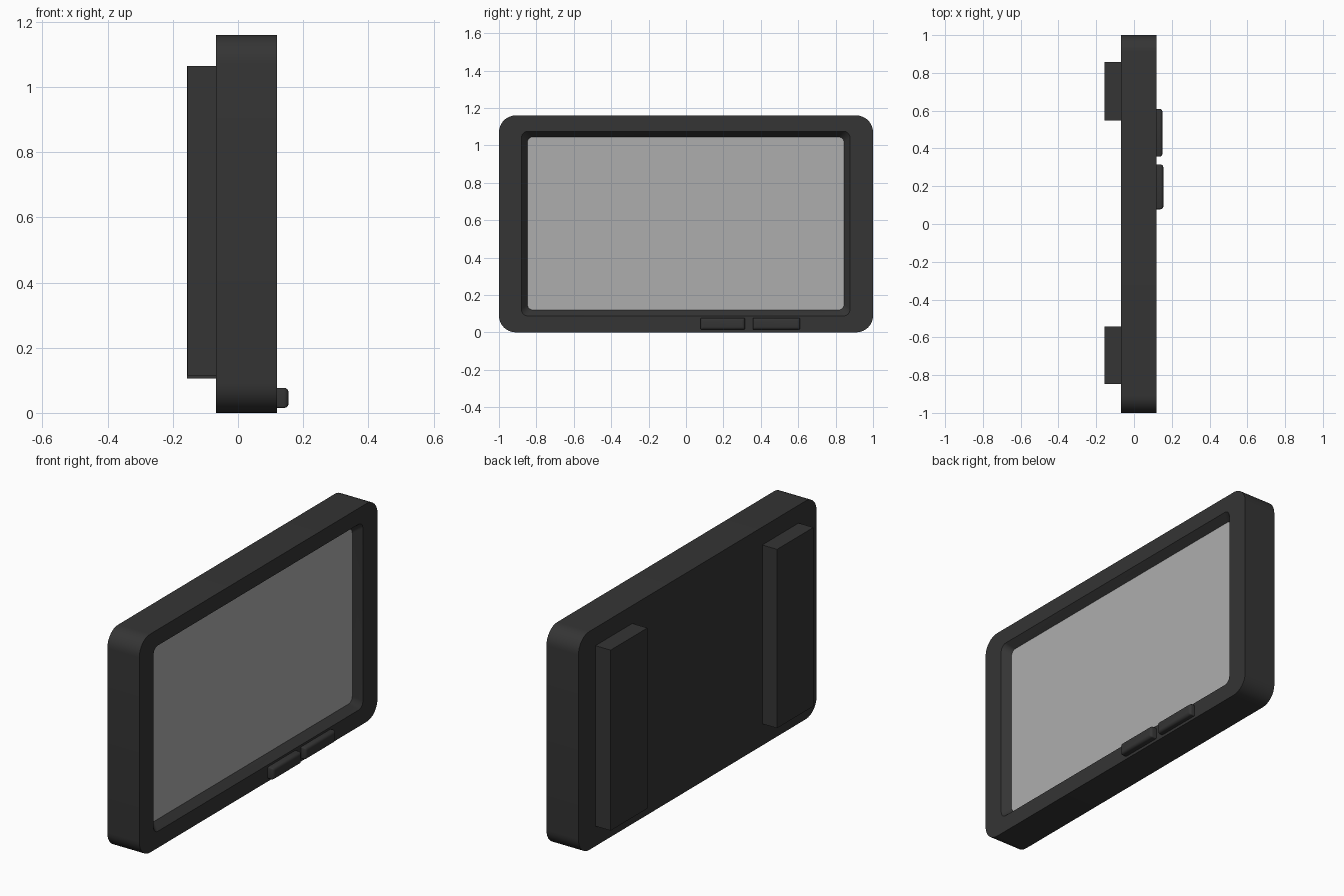
import bpy, bmesh, math

if "Cube" in bpy.data.objects:
    bpy.data.objects.remove(bpy.data.objects["Cube"])


def material(name, color):
    m = bpy.data.materials.new(name)
    m.diffuse_color = color
    m.use_nodes = True
    m.node_tree.nodes["Principled BSDF"].inputs["Base Color"].default_value = m.diffuse_color
    return m


DARK = material("dark_plastic", (0.035, 0.035, 0.035, 1))
GLASS = material("screen_grey", (0.42, 0.42, 0.42, 1))


def rounded_rect(x, y0, y1, z0, z1, r, n=8):
    """Rounded rectangle in the yz plane at depth x."""
    pts = []
    corners = [(y1 - r, z1 - r), (y0 + r, z1 - r), (y0 + r, z0 + r), (y1 - r, z0 + r)]
    for k, (cy, cz) in enumerate(corners):
        for i in range(n + 1):
            a = math.pi / 2 * (k + i / n)
            pts.append((x, cy + r * math.cos(a), cz + r * math.sin(a)))
    return pts


def loft(name, rings, mat, cap_start=True, cap_end=True):
    """Skin a series of matching rings, running from -x to +x."""
    bm = bmesh.new()
    loops = [[bm.verts.new(p) for p in ring] for ring in rings]
    for a, b in zip(loops, loops[1:]):
        for i in range(len(a)):
            j = (i + 1) % len(a)
            bm.faces.new((a[i], a[j], b[j], b[i]))
    if cap_start:
        bm.faces.new(loops[0][::-1])
    if cap_end:
        bm.faces.new(loops[-1])
    mesh = bpy.data.meshes.new(name)
    bm.to_mesh(mesh)
    bm.free()
    mesh.materials.append(mat)
    ob = bpy.data.objects.new(name, mesh)
    bpy.context.collection.objects.link(ob)
    bpy.context.view_layer.objects.active = ob
    ob.select_set(True)
    bpy.ops.object.shade_smooth_by_angle(angle=math.radians(30))
    ob.select_set(False)
    return ob


def box(name, x0, x1, y0, y1, z0, z1):
    bm = bmesh.new()
    bmesh.ops.create_cube(bm, size=1)
    for v in bm.verts:
        v.co = (x1 if v.co.x > 0 else x0, y1 if v.co.y > 0 else y0, z1 if v.co.z > 0 else z0)
    mesh = bpy.data.meshes.new(name)
    bm.to_mesh(mesh)
    bm.free()
    mesh.materials.append(DARK)
    ob = bpy.data.objects.new(name, mesh)
    bpy.context.collection.objects.link(ob)
    return ob


# Housing: back plate, side walls, front frame and sloped recess
screen_edge = rounded_rect(0.08, -0.848, 0.845, 0.12, 1.045, 0.03)
loft("housing", [
    rounded_rect(-0.068, -1, 1, 0, 1.16, 0.09),
    rounded_rect(0.12, -1, 1, 0, 1.16, 0.09),
    rounded_rect(0.12, -0.88, 0.877, 0.088, 1.075, 0.035),
    screen_edge,
], DARK, cap_end=False)

# Screen at the bottom of the recess
loft("screen", [screen_edge], GLASS, cap_start=False)

# Two rounded buttons below the screen
for name, y0, y1, tip in (("button_left", 0.078, 0.315, 0.155),
                          ("button_right", 0.357, 0.61, 0.15)):
    z0, z1 = 0.015, 0.077
    rings = [rounded_rect(0.11, y0, y1, z0, z1, 0.006, 3)]
    for i in range(5):
        a = math.pi / 2 * i / 4
        d = 0.014 * (1 - math.cos(a))
        rings.append(rounded_rect(tip - 0.014 + 0.014 * math.sin(a),
                                  y0 + d, y1 - d, z0 + d, z1 - d, 0.006, 3))
    loft(name, rings, DARK)

# Mounting blocks on the back
box("back_block_left", -0.155, -0.068, -0.848, -0.543, 0.115, 1.065)
box("back_block_right", -0.157, -0.068, 0.548, 0.857, 0.106, 1.065)
